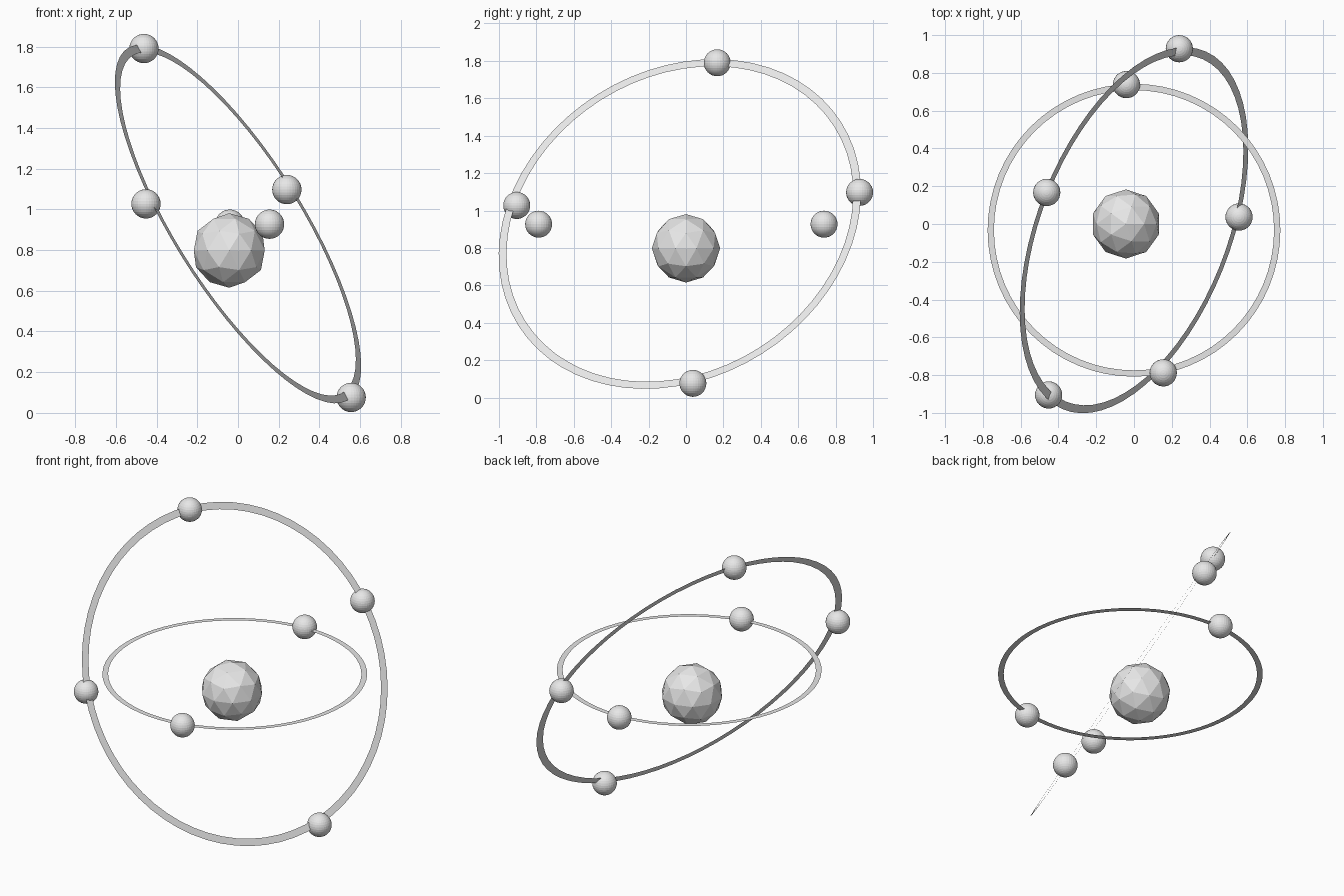
import bpy
import bmesh
import math
from mathutils import Vector

cube = bpy.data.objects.get("Cube")
if cube:
    bpy.data.objects.remove(cube, do_unlink=True)

# One plain grey for every part
grey = bpy.data.materials.new("light grey")
grey.use_nodes = True
colour = (0.8, 0.8, 0.8, 1.0)
grey.diffuse_color = colour
grey.node_tree.nodes["Principled BSDF"].inputs["Base Color"].default_value = colour


def add_object(name, bm, location):
    mesh = bpy.data.meshes.new(name)
    bm.to_mesh(mesh)
    bm.free()
    mesh.materials.append(grey)
    obj = bpy.data.objects.new(name, mesh)
    obj.location = location
    bpy.context.collection.objects.link(obj)
    return obj


def flat_ring(name, outer, normal, sides=64):
    """Paper-thin annulus facing along normal."""
    bm = bmesh.new()
    loops = []
    for radius in (outer * 0.957, outer):
        loops.append([bm.verts.new((radius * math.cos(a), radius * math.sin(a), 0))
                      for a in (math.tau * i / sides for i in range(sides))])
    inner, rim = loops
    for i in range(sides):
        j = (i + 1) % sides
        bm.faces.new((inner[i], rim[i], rim[j], inner[j]))
    ring = add_object(name, bm, ORBIT_CENTRE)
    ring.rotation_mode = 'QUATERNION'
    ring.rotation_quaternion = Vector((0, 0, 1)).rotation_difference(Vector(normal))


def ball(name, location):
    bm = bmesh.new()
    bmesh.ops.create_uvsphere(bm, u_segments=32, v_segments=16, radius=0.072)
    add_object(name, bm, location)


ORBIT_CENTRE = (0, -0.033, 0.928)

# Faceted nucleus
bm = bmesh.new()
bmesh.ops.create_icosphere(bm, subdivisions=2, radius=0.183)
add_object("nucleus", bm, (-0.043, 0, 0.798))

# Flat orbit rings
flat_ring("level_orbit", 0.775, (0, 0, 1))
flat_ring("tilted_orbit", 1.02, (0.804, -0.313, 0.503))

# Small balls riding on the orbits
for i, place in enumerate([(-0.04, 0.738, 0.927), (0.155, -0.788, 0.927)]):
    ball(f"level_orbit_ball_{i + 1}", place)
for i, place in enumerate([(-0.462, 0.167, 1.79), (-0.452, -0.905, 1.027),
                           (0.24, 0.928, 1.097), (0.556, 0.037, 0.076)]):
    ball(f"tilted_orbit_ball_{i + 1}", place)
